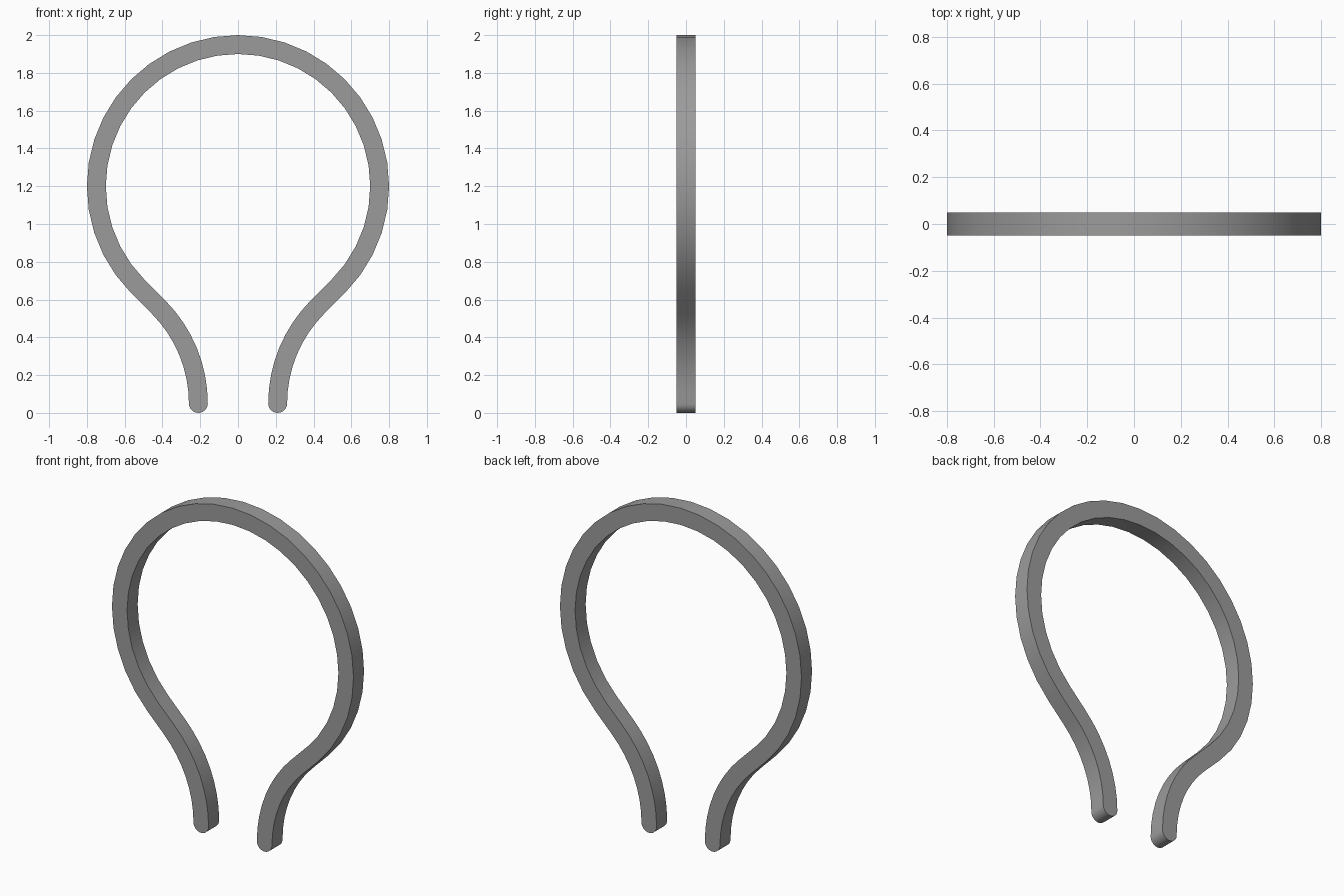
import bpy
import bmesh
from math import sin, cos, pi, radians, sqrt
from mathutils import Vector

cube = bpy.data.objects.get("Cube")
if cube:
    bpy.data.objects.remove(cube)

HALF = 0.05                # half of the square bar section
HOOP_R, HOOP_Z = 0.75, 1.2
LEG_X = 0.21               # leg end distance from the middle

grey = bpy.data.materials.new("grey")
grey.use_nodes = True
colour = (0.33, 0.33, 0.33, 1)
grey.diffuse_color = colour
grey.node_tree.nodes["Principled BSDF"].inputs["Base Color"].default_value = colour


def arc(cx, cz, r, start, end, steps):
    """Pairs of (centre point, unit direction away from the arc centre)."""
    result = []
    for i in range(steps + 1):
        a = radians(start + (end - start) * i / steps)
        d = Vector((cos(a), 0, sin(a)))
        result.append((Vector((cx, 0, cz)) + d * r, d))
    return result


# Flared leg: an arc from vertical to 45 degrees, tangent to the line leaving the hoop
line_offset = HOOP_R * sqrt(2) - HOOP_Z
flare_r = (LEG_X - HALF - line_offset) / (sqrt(2) - 1)
flare = arc(LEG_X + flare_r, HALF, flare_r, 180, 135, 8)
right_leg = [(p, -d) for p, d in flare]
left_leg = [(Vector((-p.x, 0, p.z)), Vector((-d.x, 0, d.z))) for p, d in reversed(right_leg)]
hoop = arc(0, HOOP_Z, HOOP_R, -45, 225, 30)
path = right_leg + hoop + left_leg

# Inner and outer edges, with rounded tips
inner = [p - d * HALF for p, d in path]
outer = [p + d * HALF for p, d in path]


def tip(x):
    return [p for p, d in arc(x, HALF, HALF, 180, 360, 12)]


bm = bmesh.new()
vi = [bm.verts.new(p) for p in inner]
vo = [bm.verts.new(p) for p in outer]
for i in range(len(path) - 1):
    bm.faces.new((vi[i], vo[i], vo[i + 1], vi[i + 1]))
for x in (LEG_X, -LEG_X):
    bm.faces.new([bm.verts.new(p) for p in tip(x)])
bmesh.ops.remove_doubles(bm, verts=bm.verts, dist=0.0005)

# Give the flat outline its depth
bmesh.ops.translate(bm, verts=bm.verts, vec=(0, -HALF, 0))
solid = bmesh.ops.extrude_face_region(bm, geom=bm.faces[:], use_keep_orig=True)
moved = [g for g in solid["geom"] if isinstance(g, bmesh.types.BMVert)]
bmesh.ops.translate(bm, verts=moved, vec=(0, 2 * HALF, 0))
bmesh.ops.recalc_face_normals(bm, faces=bm.faces)

mesh = bpy.data.meshes.new("headband")
bm.to_mesh(mesh)
bm.free()
mesh.materials.append(grey)
headband = bpy.data.objects.new("headband", mesh)
bpy.context.collection.objects.link(headband)
bpy.context.view_layer.objects.active = headband
headband.select_set(True)
bpy.ops.object.shade_smooth_by_angle(angle=radians(30))
